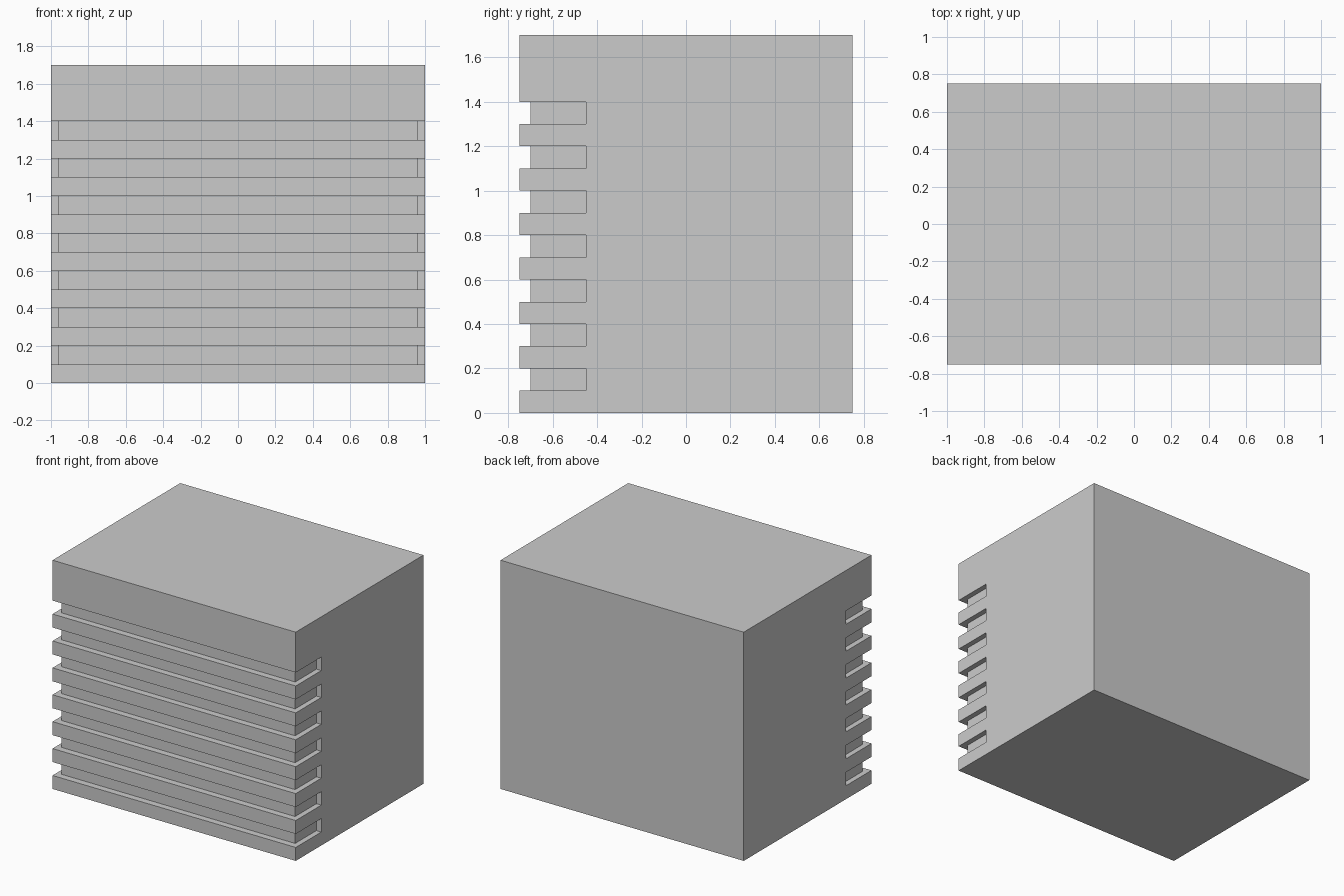
import bpy, bmesh

if "Cube" in bpy.data.objects:
    bpy.data.objects.remove(bpy.data.objects["Cube"])


def prism(bm, outline, z0, z1):
    """Extrude a flat xy outline between two heights."""
    face = bm.faces.new([bm.verts.new((x, y, z0)) for x, y in outline])
    top = bmesh.ops.extrude_face_region(bm, geom=[face])["geom"]
    for v in top:
        if isinstance(v, bmesh.types.BMVert):
            v.co.z = z1


def make_object(name, bm):
    bmesh.ops.recalc_face_normals(bm, faces=bm.faces)
    mesh = bpy.data.meshes.new(name)
    bm.to_mesh(mesh)
    bm.free()
    obj = bpy.data.objects.new(name, mesh)
    bpy.context.collection.objects.link(obj)
    return obj


# Main block
bm = bmesh.new()
prism(bm, [(-1, -0.75), (1, -0.75), (1, 0.75), (-1, 0.75)], 0, 1.7)
body = make_object("louvred_body", bm)

# U-shaped grooves wrapping the front and both front corners
half = [(0.96, -0.70), (0.96, -0.45), (1.1, -0.45), (1.1, -0.85)]
groove = half + [(-x, y) for x, y in reversed(half)]
bm = bmesh.new()
for i in range(7):
    z = 0.1 + 0.2 * i
    prism(bm, groove, z, z + 0.1)
cutter = make_object("groove_cutter", bm)
cutter.hide_render = True

# Cut the grooves, then discard the cutter
cut = body.modifiers.new("grooves", "BOOLEAN")
cut.operation = "DIFFERENCE"
cut.solver = "EXACT"
cut.object = cutter
bpy.context.view_layer.objects.active = body
bpy.ops.object.modifier_apply(modifier=cut.name)
bpy.data.objects.remove(cutter)
